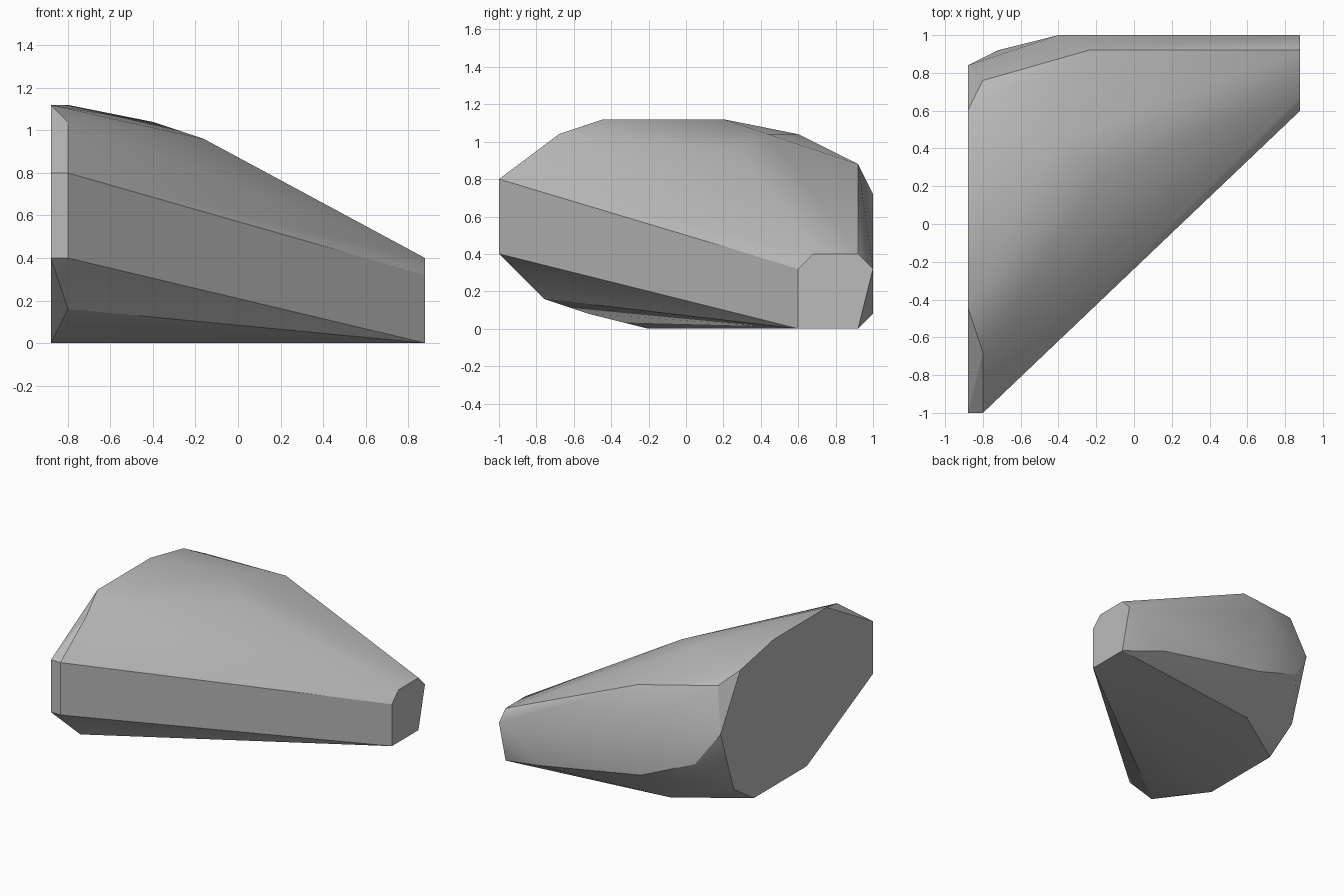
import bpy
import bmesh
import math

STEP = 0.04  # corner positions are whole steps of this size

if "Cube" in bpy.data.objects:
    bpy.data.objects.remove(bpy.data.objects["Cube"], do_unlink=True)


def make_material(name, colour):
    material = bpy.data.materials.new(name)
    material.use_nodes = True
    material.diffuse_color = colour
    material.node_tree.nodes["Principled BSDF"].inputs["Base Color"].default_value = colour
    return material


def section(x, outline):
    """Corners of a flat upright end outline given as (y, z) steps."""
    return [(x, y, z) for y, z in outline]


# Broad flat end of the rock
broad_end = section(-22, [(-25, 10), (-25, 20), (-11, 28), (5, 28), (15, 26),
                          (21, 16), (17, 4), (11, 0), (-5, 0)])
# Bevelled rim just inside the broad end
broad_rim = section(-20, [(-25, 10), (-25, 20), (-17, 26), (5, 28), (19, 24),
                          (-19, 4), (-13, 2)])
# Narrow flat end
narrow_end = section(22, [(15, 0), (15, 8), (17, 10), (23, 10), (25, 8), (23, 0)])
# Crown facets, then back wall and underside facets
crown = [(-10, 11, 26), (-4, 7, 24), (-6, 23, 22)]
back_wall = [(-10, 25, 18), (-18, 23, 10), (-8, 25, 6), (14, 25, 2)]
underside = [(-10, 19, 0)]


def build_rock(name, corners, material):
    """Wrap the corners in a convex skin and merge coplanar facets."""
    bm = bmesh.new()
    for corner in corners:
        bm.verts.new([value * STEP for value in corner])
    wrapped = bmesh.ops.convex_hull(bm, input=bm.verts[:])
    spare = [v for v in set(wrapped["geom_interior"] + wrapped["geom_unused"])
             if isinstance(v, bmesh.types.BMVert)]
    bmesh.ops.delete(bm, geom=spare, context="VERTS")
    bmesh.ops.dissolve_limit(bm, angle_limit=math.radians(1),
                             verts=bm.verts[:], edges=bm.edges[:])
    bmesh.ops.recalc_face_normals(bm, faces=bm.faces[:])
    mesh = bpy.data.meshes.new(name)
    bm.to_mesh(mesh)
    bm.free()
    mesh.materials.append(material)
    rock = bpy.data.objects.new(name, mesh)
    bpy.context.collection.objects.link(rock)
    return rock


stone = make_material("stone grey", (0.5, 0.5, 0.5, 1))
rock = build_rock("rock", broad_end + broad_rim + narrow_end + crown
                  + back_wall + underside, stone)

# Soft shading across shallow facets, crisp steep edges
bpy.ops.object.select_all(action="DESELECT")
rock.select_set(True)
bpy.context.view_layer.objects.active = rock
bpy.ops.object.shade_smooth_by_angle(angle=math.radians(30))
